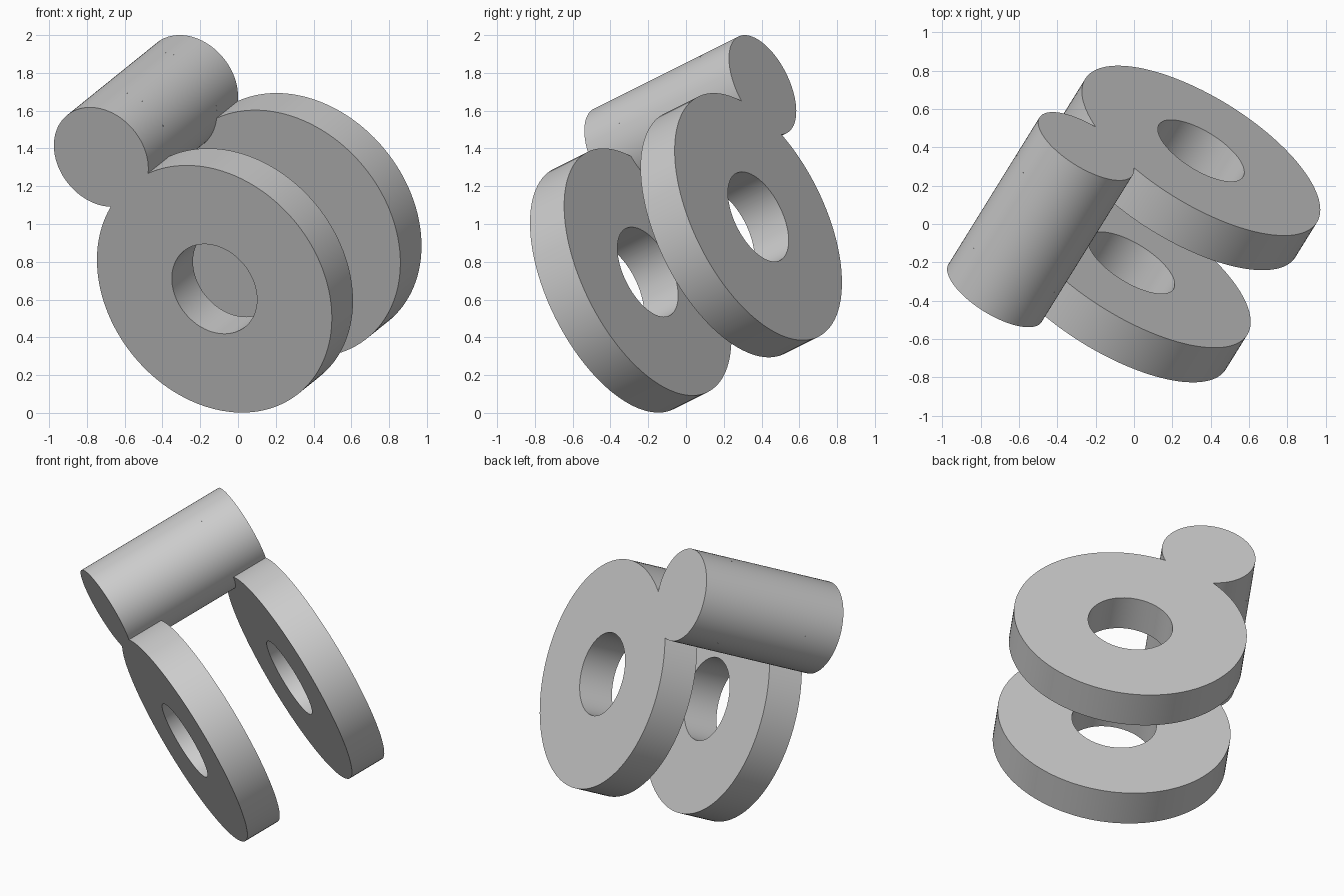
import bpy, bmesh
from math import acos, cos, sin, pi, radians
from mathutils import Vector, Matrix

cube = bpy.data.objects.get("Cube")
if cube:
    bpy.data.objects.remove(cube, do_unlink=True)

# Sizes of the clevis
DISC_R, HOLE_R, BARREL_R = 0.711, 0.258, 0.286
THICK, LENGTH = 0.231, 0.979

# Tilted frame: local z along the barrel, local x from hole to barrel centre
origin = Vector((-0.125, -0.383, 0.656))
axis = Vector((0.475, 0.766, 0.383)).normalized()
to_barrel = Vector((-0.60, 0.0225, 0.698))
to_barrel -= axis * to_barrel.dot(axis)
REACH = to_barrel.length
to_barrel.normalize()
frame = Matrix((to_barrel, axis.cross(to_barrel), axis)).transposed().to_4x4()
frame.translation = origin

grey = bpy.data.materials.new("plain grey")
grey.use_nodes = True
colour = (0.6, 0.6, 0.6, 1)
grey.diffuse_color = colour
grey.node_tree.nodes["Principled BSDF"].inputs["Base Color"].default_value = colour


def arc(cx, radius, start, end, n):
    return [(cx + radius * cos(start + (end - start) * i / n),
             radius * sin(start + (end - start) * i / n)) for i in range(n)]


def finish(name, bm):
    bmesh.ops.recalc_face_normals(bm, faces=bm.faces)
    mesh = bpy.data.meshes.new(name)
    bm.to_mesh(mesh)
    bm.free()
    mesh.materials.append(grey)
    ob = bpy.data.objects.new(name, mesh)
    bpy.context.collection.objects.link(ob)
    ob.matrix_world = frame
    bpy.ops.object.select_all(action='DESELECT')
    ob.select_set(True)
    bpy.context.view_layer.objects.active = ob
    bpy.ops.object.shade_smooth_by_angle(angle=radians(30))


def loop_edges(bm, points, z):
    verts = [bm.verts.new((x, y, z)) for x, y in points]
    return [bm.edges.new((v, verts[i - 1])) for i, v in enumerate(verts)]


def extrude_up(bm, geom, height):
    new = bmesh.ops.extrude_face_region(bm, geom=geom, use_keep_orig=True)["geom"]
    bmesh.ops.translate(bm, vec=(0, 0, height),
                        verts=[g for g in new if isinstance(g, bmesh.types.BMVert)])


# Keyhole outline: large disc merged with the barrel circle
meet = (REACH**2 + DISC_R**2 - BARREL_R**2) / (2 * REACH)
a = acos(meet / DISC_R)
b = pi - acos((REACH - meet) / BARREL_R)
outline = arc(0, DISC_R, a, 2 * pi - a, 112) + arc(REACH, BARREL_R, -b, b, 60)

# Two pierced lugs
for name, z in (("front_lug", 0), ("back_lug", LENGTH - THICK)):
    bm = bmesh.new()
    edges = loop_edges(bm, outline, z) + loop_edges(bm, arc(0, HOLE_R, 0, 2 * pi, 64), z)
    bmesh.ops.triangle_fill(bm, use_beauty=True, edges=edges, normal=(0, 0, 1))
    extrude_up(bm, bm.faces[:], THICK)
    finish(name, bm)

# Barrel joining the lugs, open where it meets them
bm = bmesh.new()
ring = loop_edges(bm, arc(REACH, BARREL_R, -b, 2 * pi - b, 80), THICK)
new = bmesh.ops.extrude_edge_only(bm, edges=ring)["geom"]
bmesh.ops.translate(bm, vec=(0, 0, LENGTH - 2 * THICK),
                    verts=[g for g in new if isinstance(g, bmesh.types.BMVert)])
finish("barrel", bm)
